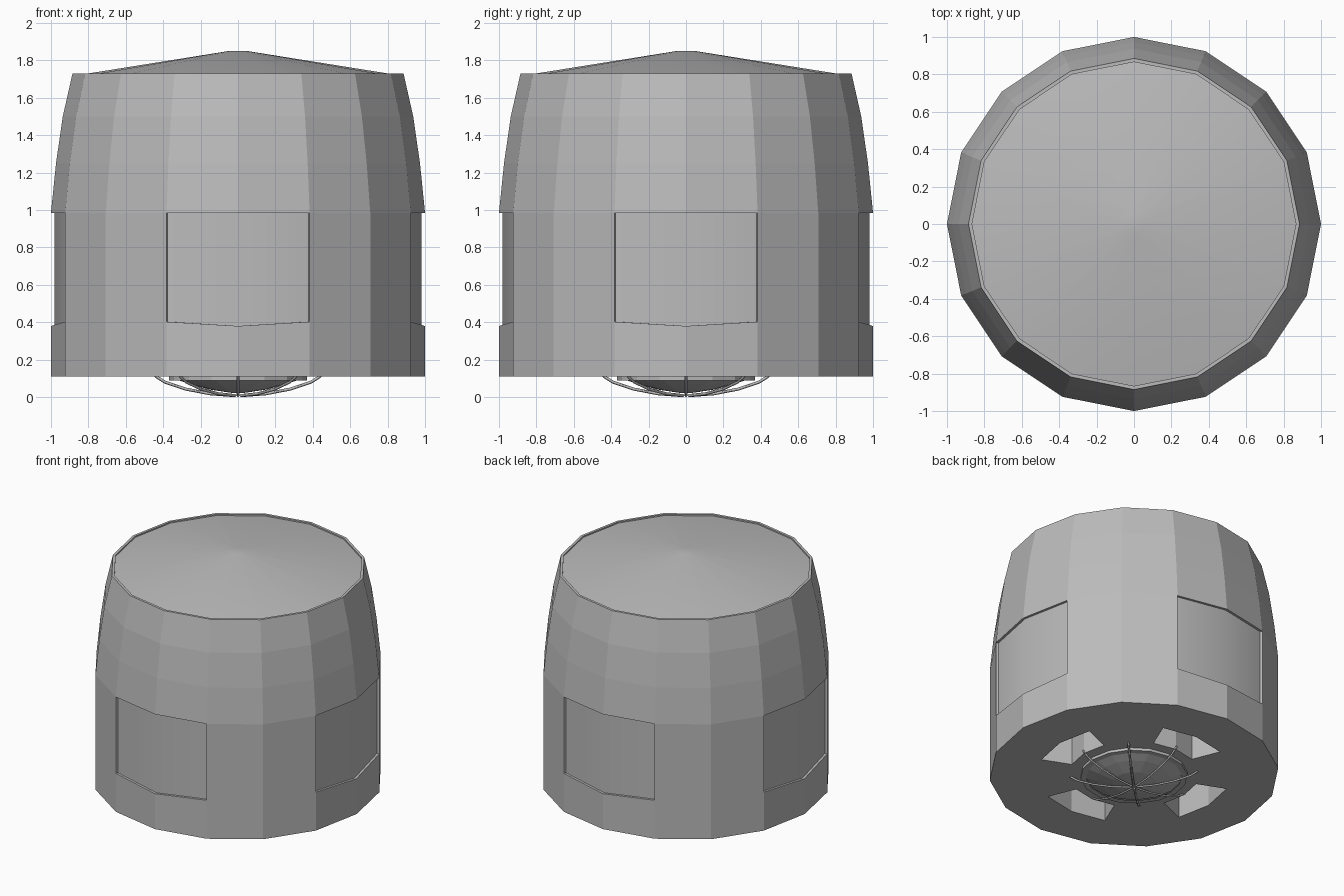
import bpy, bmesh, math

if "Cube" in bpy.data.objects:
    bpy.data.objects.remove(bpy.data.objects["Cube"])

N = 16
STEP = 2 * math.pi / N
OPEN = {0, 3, 4, 7, 8, 11, 12, 15}   # facets either side of each main axis


def material(name, v):
    m = bpy.data.materials.new(name)
    m.diffuse_color = (v, v, v, 1)
    m.use_nodes = True
    m.node_tree.nodes["Principled BSDF"].inputs["Base Color"].default_value = m.diffuse_color
    return m


GREY = material("mid grey", 0.5)


def pt(r, i, z):
    return (r * math.cos(i * STEP), r * math.sin(i * STEP), z)


def make(name, bm, smooth=None):
    bmesh.ops.remove_doubles(bm, verts=bm.verts, dist=1e-5)
    bmesh.ops.recalc_face_normals(bm, faces=bm.faces)
    me = bpy.data.meshes.new(name)
    bm.to_mesh(me)
    bm.free()
    ob = bpy.data.objects.new(name, me)
    bpy.context.collection.objects.link(ob)
    me.materials.append(GREY)
    if smooth:
        bpy.ops.object.select_all(action='DESELECT')
        ob.select_set(True)
        bpy.context.view_layer.objects.active = ob
        bpy.ops.object.shade_smooth_by_angle(angle=math.radians(smooth))
    return ob


def quad(bm, *pts):
    bm.faces.new([bm.verts.new(p) for p in pts])


def lathe(name, profile, smooth=None, cap_ends=True):
    bm = bmesh.new()
    for (r0, z0), (r1, z1) in zip(profile, profile[1:]):
        for i in range(N):
            quad(bm, pt(r0, i, z0), pt(r0, i + 1, z0), pt(r1, i + 1, z1), pt(r1, i, z1))
    if cap_ends:
        r, z = profile[-1]
        bm.faces.new([bm.verts.new(pt(r, i, z)) for i in range(N)])
    return make(name, bm, smooth)


BASE, HEAD, POCKET = 0.11, 0.985, 0.36
IN = 0.982                                # recess scale of the wall panels
R0, R1 = 0.45, 0.67                       # underside pocket radii


def sill(i):
    return 0.38 if i % 4 == 0 else 0.403


# Faceted barrel shell with four wall recesses and four underside pockets
bm = bmesh.new()
upper = [(1, HEAD), (0.973, 1.25), (0.937, 1.5), (0.885, 1.73), (0.866, 1.73), (0.866, 1.715)]
for i in range(N):
    j = i + 1
    a, b = sill(i), sill(j)
    quad(bm, pt(1, i, BASE), pt(1, j, BASE), pt(1, j, b), pt(1, i, a))
    for (r, z), (s, w) in zip(upper, upper[1:]):
        quad(bm, pt(r, i, z), pt(r, j, z), pt(s, j, w), pt(s, i, w))
    # underside: outer band and centre
    quad(bm, pt(1, i, BASE), pt(1, j, BASE), pt(R1, j, BASE), pt(R1, i, BASE))
    quad(bm, pt(R0, i, BASE), pt(R0, j, BASE), (0, 0, BASE))
    if i not in OPEN:
        quad(bm, pt(1, i, a), pt(1, j, b), pt(1, j, HEAD), pt(1, i, HEAD))
        quad(bm, pt(R0, i, BASE), pt(R0, j, BASE), pt(R1, j, BASE), pt(R1, i, BASE))
        continue
    # recess sill and head
    quad(bm, pt(1, i, a), pt(1, j, b), pt(IN, j, b), pt(IN, i, a))
    quad(bm, pt(1, i, HEAD), pt(1, j, HEAD), pt(IN, j, HEAD), pt(IN, i, HEAD))
    # pocket walls and ceiling
    for r in (R0, R1):
        quad(bm, pt(r, i, BASE), pt(r, j, BASE), pt(r, j, POCKET), pt(r, i, POCKET))
    quad(bm, pt(R0, i, POCKET), pt(R0, j, POCKET), pt(R1, j, POCKET), pt(R1, i, POCKET))
    # side walls at the ends of each opening
    k = i if i % 4 else j
    quad(bm, pt(1, k, sill(k)), pt(IN, k, sill(k)), pt(IN, k, HEAD), pt(1, k, HEAD))
    quad(bm, pt(R0, k, BASE), pt(R1, k, BASE), pt(R1, k, POCKET), pt(R0, k, POCKET))
make("barrel_shell", bm)

# Softly shaded panels set into the recesses
for n, side in enumerate(("right", "back", "left", "front")):
    bm = bmesh.new()
    for i in (4 * n - 1, 4 * n):
        quad(bm, pt(IN, i, sill(i)), pt(IN, i + 1, sill(i + 1)),
             pt(IN, i + 1, HEAD), pt(IN, i, HEAD))
    ob = make("wall_panel_" + side, bm, 40)
    # open sheets: make the normals point outwards
    me = ob.data
    if me.polygons[0].normal.dot(me.polygons[0].center) < 0:
        me.flip_normals()

# Shallow conical roof with a flat button on top
lathe("roof", [(0.866, 1.72), (0.052, 1.85)], 40)

# Lamp drum and bowl beneath the floor
lathe("lamp_drum", [(0.37, BASE), (0.37, 0.09), (0.33, 0.09)], cap_ends=False)
lathe("lamp_bowl", [(0.33, 0.095), (0.26, 0.07), (0.15, 0.04), (0.03, 0.022)])

# Cage wires curving in to the centre
path = [(0.46, 0.13), (0.43, 0.105), (0.39, 0.08), (0.28, 0.043), (0.15, 0.018), (0.02, 0.008)]
cu = bpy.data.curves.new("lamp_cage", 'CURVE')
cu.dimensions = '3D'
cu.bevel_depth = 0.008
cu.bevel_resolution = 0
cu.use_fill_caps = True
for k in range(8):
    sp = cu.splines.new('POLY')
    sp.points.add(len(path) - 1)
    for p, (r, z) in zip(sp.points, path):
        p.co = (*pt(r, 2 * k, z), 1)
cu.materials.append(GREY)
bpy.context.collection.objects.link(bpy.data.objects.new("lamp_cage", cu))
